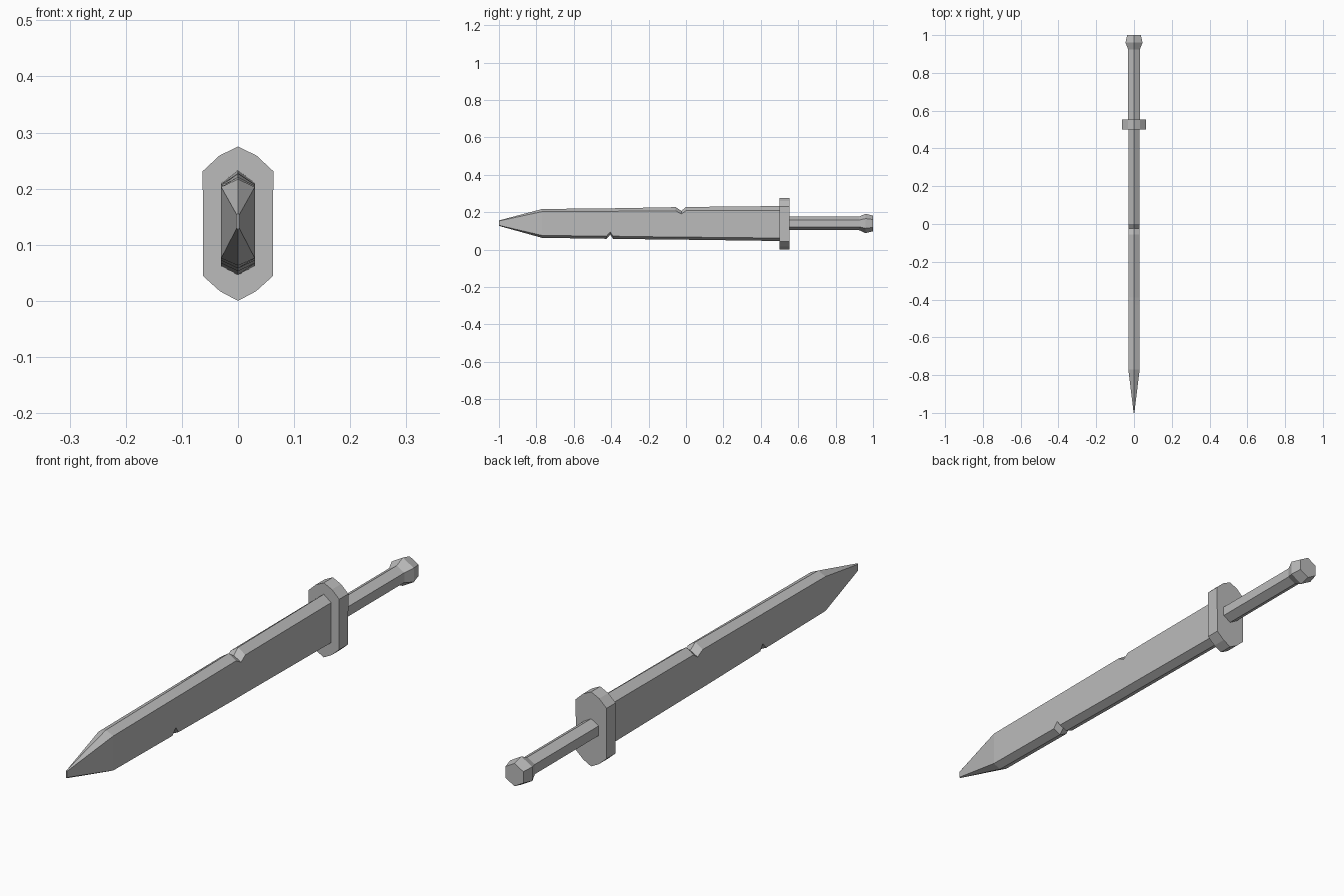
import bpy, bmesh, math

if "Cube" in bpy.data.objects:
    bpy.data.objects.remove(bpy.data.objects["Cube"])

steel = bpy.data.materials.new("grey steel")
steel.diffuse_color = (0.5, 0.5, 0.5, 1)
steel.use_nodes = True
steel.node_tree.nodes["Principled BSDF"].inputs["Base Color"].default_value = steel.diffuse_color


def loft(name, rings):
    """Skin a row of matching closed rings and cap both ends."""
    bm = bmesh.new()
    rows = [[bm.verts.new(p) for p in ring] for ring in rings]
    n = len(rows[0])
    for a, b in zip(rows, rows[1:]):
        for i in range(n):
            j = (i + 1) % n
            bm.faces.new((a[i], a[j], b[j], b[i]))
    bm.faces.new(rows[0])
    bm.faces.new(rows[-1][::-1])
    bmesh.ops.recalc_face_normals(bm, faces=bm.faces)
    mesh = bpy.data.meshes.new(name)
    bm.to_mesh(mesh)
    bm.free()
    mesh.materials.append(steel)
    obj = bpy.data.objects.new(name, mesh)
    bpy.context.collection.objects.link(obj)
    return obj


def blade_ring(y, half, ridge_top, flat_top, flat_low, ridge_low):
    return [(0, y, ridge_top), (half, y, flat_top), (half, y, flat_low),
            (0, y, ridge_low), (-half, y, flat_low), (-half, y, flat_top)]


# blade: pointed tip, slight flare to the guard, one nick on each edge
W = 0.03
loft("blade", [blade_ring(*s) for s in (
    (-1.00, 0.002, 0.156, 0.153, 0.130, 0.127),
    (-0.77, W, 0.217, 0.203, 0.076, 0.063),
    (-0.425, W, 0.221, 0.205, 0.072, 0.058),
    (-0.405, W, 0.221, 0.205, 0.095, 0.080),
    (-0.39, W, 0.221, 0.205, 0.072, 0.058),
    (-0.055, W, 0.227, 0.207, 0.067, 0.053),
    (-0.025, W, 0.207, 0.191, 0.067, 0.053),
    (0.00, W, 0.228, 0.208, 0.067, 0.053),
    (0.51, W, 0.233, 0.210, 0.062, 0.046))])

# guard: slab with arched ends
right = [(0, 0.275), (0.033, 0.259), (0.063, 0.231),
         (0.062, 0.044), (0.032, 0.017), (0, 0.0)]
outline = right + [(-x, z) for x, z in right[-2:0:-1]]
loft("guard", [[(x, y, z) for x, z in outline] for y in (0.5, 0.553)])


def hex_ring(y, r):
    return [(r * math.sin(i * math.pi / 3), y, 0.14 + r * math.cos(i * math.pi / 3))
            for i in range(6)]


# grip and flared pommel
loft("grip", [hex_ring(0.55, 0.036), hex_ring(0.935, 0.036)])
loft("pommel", [hex_ring(0.925, 0.036), hex_ring(0.96, 0.052), hex_ring(1.0, 0.042)])
